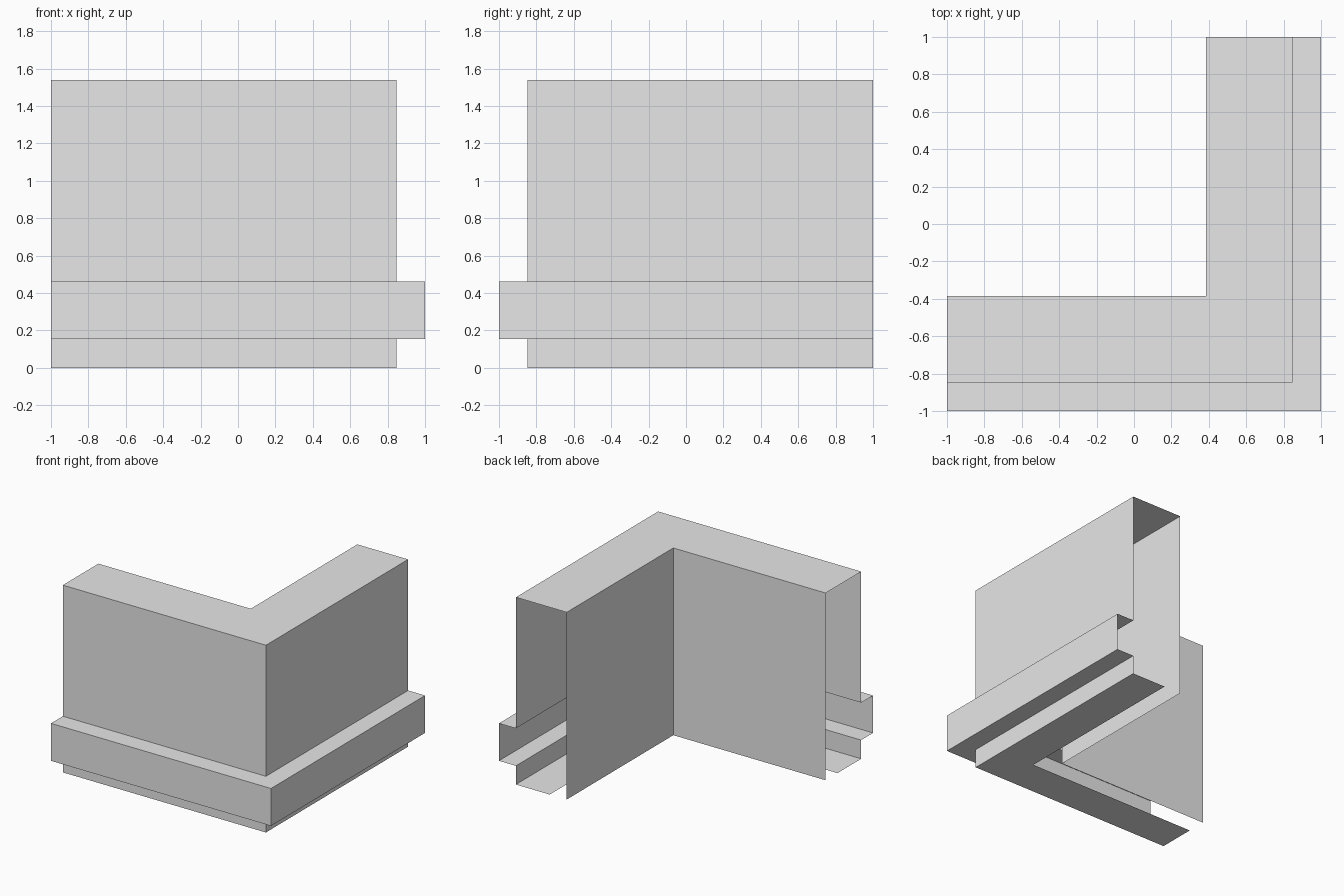
import bpy
import bmesh

default = bpy.data.objects.get("Cube")
if default:
    bpy.data.objects.remove(default, do_unlink=True)

# Plain grey material
GREY = (0.8, 0.8, 0.8, 1.0)
mat = bpy.data.materials.new("plain grey")
mat.use_nodes = True
mat.diffuse_color = GREY
mat.node_tree.nodes["Principled BSDF"].inputs["Base Color"].default_value = GREY

# All dimensions are multiples of one module
U = 2 / 13
INNER, LIP, WALL, LEDGE = 2.5 * U, 3.5 * U, 5.5 * U, 6.5 * U
TOP, BAND_TOP, BAND_BOTTOM = 10 * U, 3 * U, U

# Open cross-section (offset from the centre, height), inner foot to bottom lip
PROFILE = [
    (INNER, 0), (INNER, TOP), (WALL, TOP), (WALL, BAND_TOP),
    (LEDGE, BAND_TOP), (LEDGE, BAND_BOTTOM), (WALL, BAND_BOTTOM),
    (WALL, 0), (LIP, 0),
]


def mitred_sweep(name, profile):
    """Sweep the profile along two arms meeting in a mitred corner, ends open."""
    bm = bmesh.new()
    rows = []
    for d, z in profile:
        rows.append([bm.verts.new(p) for p in ((-1, -d, z), (d, -d, z), (d, 1, z))])
    for a, b in zip(rows, rows[1:]):
        for k in range(2):
            bm.faces.new((a[k], b[k], b[k + 1], a[k + 1]))
    mesh = bpy.data.meshes.new(name)
    bm.to_mesh(mesh)
    bm.free()
    mesh.materials.append(mat)
    obj = bpy.data.objects.new(name, mesh)
    bpy.context.collection.objects.link(obj)
    return obj


# Corner wall with projecting band
mitred_sweep("corner_wall", PROFILE)
